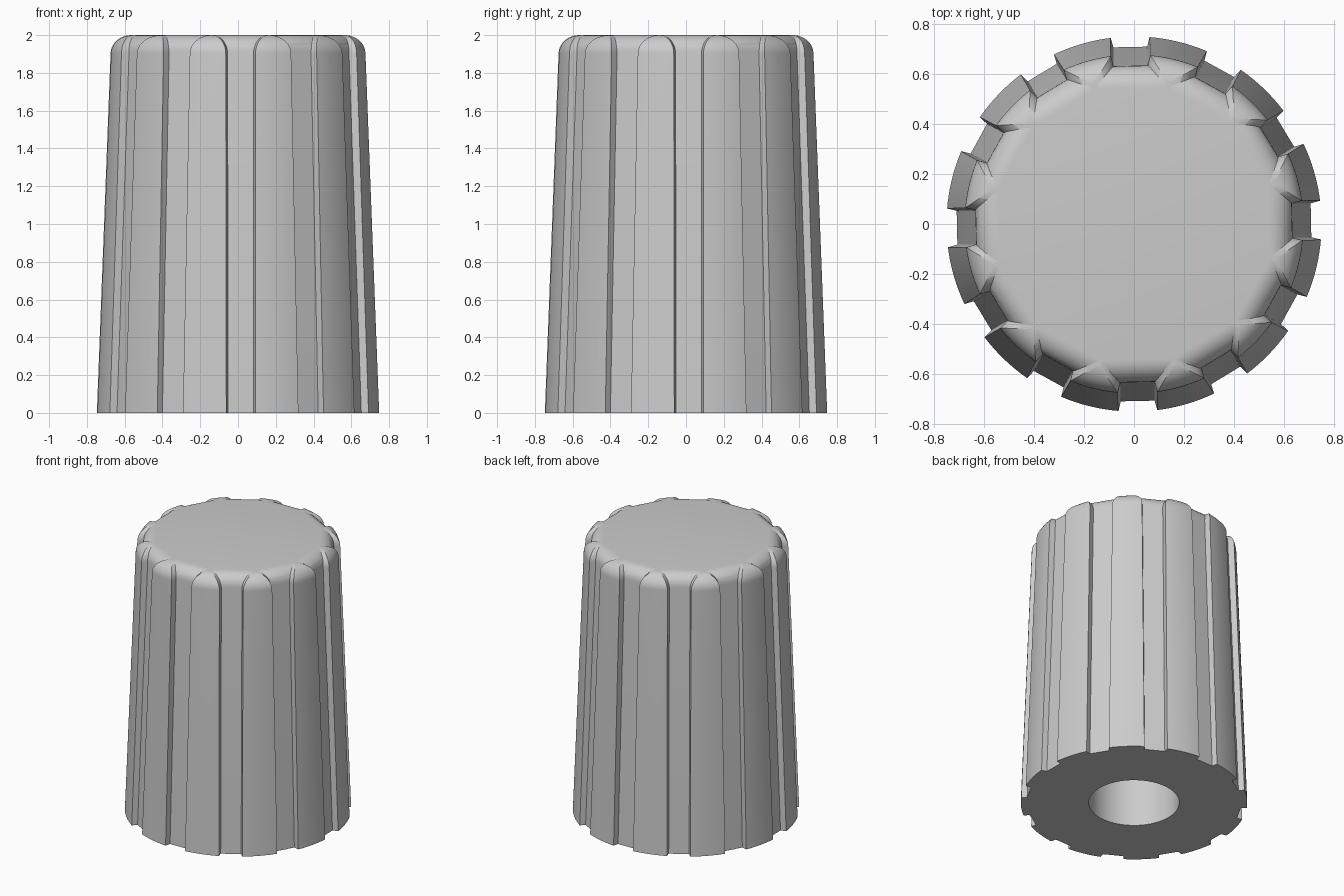
import bpy, bmesh, math
from mathutils import Matrix

if "Cube" in bpy.data.objects:
    bpy.data.objects.remove(bpy.data.objects["Cube"])

RIBS = 12
STEP = math.tau / RIBS
TURN = math.radians(16.2)      # direction of the first rib
HEIGHT = 2.0

grey = bpy.data.materials.new("plain grey")
grey.use_nodes = True
grey.diffuse_color = (0.6, 0.6, 0.6, 1)
grey.node_tree.nodes["Principled BSDF"].inputs["Base Color"].default_value = (0.6, 0.6, 0.6, 1)


def finish(bm, name, angle):
    bmesh.ops.recalc_face_normals(bm, faces=bm.faces)
    mesh = bpy.data.meshes.new(name)
    bm.to_mesh(mesh)
    bm.free()
    obj = bpy.data.objects.new(name, mesh)
    bpy.context.collection.objects.link(obj)
    mesh.materials.append(grey)
    bpy.ops.object.select_all(action="DESELECT")
    obj.select_set(True)
    bpy.context.view_layer.objects.active = obj
    bpy.ops.object.shade_smooth_by_angle(angle=math.radians(angle))
    return obj


def ring(bm, sides, radius, z, turn=0.0):
    return [bm.verts.new((radius * math.cos(turn + math.tau * i / sides),
                          radius * math.sin(turn + math.tau * i / sides), z))
            for i in range(sides)]


def skin(bm, a, b):
    for i in range(len(a)):
        j = (i + 1) % len(a)
        bm.faces.new((a[i], a[j], b[j], b[i]))


def loop_edges(bm, loop):
    return [bm.edges.get((loop[i - 1], loop[i])) for i in range(len(loop))]


def profile(base, shoulder, fillet, z):
    """Radius of a tapered wall that rounds over at the top."""
    start = HEIGHT - fillet
    if z <= start:
        return base + (shoulder - base) * z / start
    return shoulder - fillet + math.sqrt(max(0, fillet ** 2 - (z - start) ** 2))


# Body: tapered twelve-sided core with a rounded top edge and a shaft hole
bm = bmesh.new()
FILLET = 0.09
heights = [0.0] + [HEIGHT - FILLET + FILLET * math.sin(math.pi / 2 * i / 8) for i in range(9)]
rings = [ring(bm, RIBS, profile(0.708, 0.633, FILLET, z) / math.cos(STEP / 2), z, TURN)
         for z in heights]
for low, high in zip(rings, rings[1:]):
    skin(bm, low, high)
bm.faces.new(rings[-1])

mouth = ring(bm, 48, 0.3, 0.0)
end = ring(bm, 48, 0.3, 1.2)
skin(bm, mouth, end)
bm.faces.new(end)
bmesh.ops.triangle_fill(bm, use_beauty=True,
                        edges=loop_edges(bm, rings[0]) + loop_edges(bm, mouth))
finish(bm, "knob_body", 25)

# Grip ribs: curved pads with an arched upper end, sunk into the body
ARCH = 0.098
COLS = 8


def rib_half_width(z):
    start = HEIGHT - ARCH
    if z <= start:
        return 0.118 + (ARCH - 0.118) * z / start
    return math.sqrt(max(0, ARCH ** 2 - (z - start) ** 2))


def build_rib(index):
    bm = bmesh.new()
    levels = [0.0, HEIGHT / 2]
    levels += [HEIGHT - ARCH + ARCH * math.sin(math.radians(a)) for a in range(0, 86, 5)]
    levels.append(HEIGHT - 0.0003)
    loops = []
    for z in levels:
        half = rib_half_width(z)
        r = profile(0.75, 0.678, 0.1, z)
        across = [half * (2 * i / COLS - 1) for i in range(COLS + 1)]
        outer = [bm.verts.new((math.sqrt(r * r - u * u), u, z)) for u in across]
        inner = [bm.verts.new((r - 0.11, u, z)) for u in (half, -half)]
        loops.append(outer + inner)
    for low, high in zip(loops, loops[1:]):
        skin(bm, low, high)
    bm.faces.new(loops[0])
    bm.faces.new(loops[-1])
    bm.transform(Matrix.Rotation(TURN + index * STEP, 4, "Z"))
    finish(bm, f"grip_rib_{index + 1}", 35)


for k in range(RIBS):
    build_rib(k)
